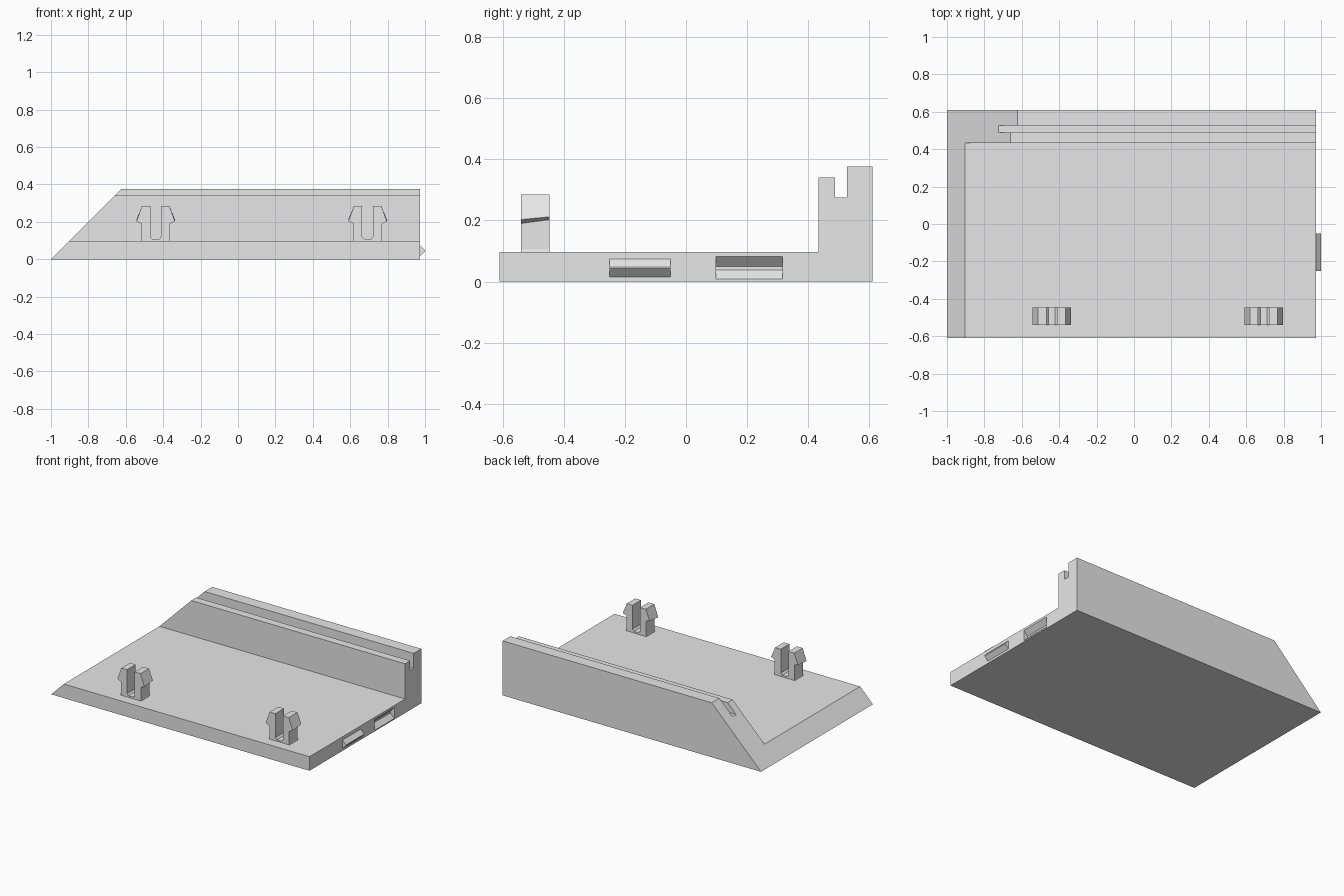
import bpy
import bmesh

cube = bpy.data.objects.get("Cube")
if cube:
    bpy.data.objects.remove(cube, do_unlink=True)

grey = bpy.data.materials.new("light_grey_plastic")
grey.use_nodes = True
grey.diffuse_color = (0.8, 0.8, 0.8, 1)
grey.node_tree.nodes["Principled BSDF"].inputs["Base Color"].default_value = (0.8, 0.8, 0.8, 1)


def loft(name, ring_a, ring_b):
    """Solid between two matching outlines, closed by flat caps."""
    bm = bmesh.new()
    a = [bm.verts.new(p) for p in ring_a]
    b = [bm.verts.new(p) for p in ring_b]
    bm.faces.new(a)
    bm.faces.new(b[::-1])
    for i in range(len(a)):
        j = (i + 1) % len(a)
        bm.faces.new((a[j], a[i], b[i], b[j]))
    bmesh.ops.recalc_face_normals(bm, faces=bm.faces)
    mesh = bpy.data.meshes.new(name)
    bm.to_mesh(mesh)
    bm.free()
    mesh.materials.append(grey)
    obj = bpy.data.objects.new(name, mesh)
    bpy.context.collection.objects.link(obj)
    return obj


# Base and grooved rear wall, with the left end cut at 45 degrees
END = 0.973
section = [(-0.61, 0), (0.61, 0), (0.61, 0.376), (0.527, 0.376), (0.527, 0.275),
           (0.488, 0.275), (0.488, 0.34), (0.433, 0.34), (0.433, 0.097), (-0.61, 0.097)]
body = loft("base_with_rear_wall",
            [(z - 1, y, z) for y, z in section],
            [(END, y, z) for y, z in section])


# Locking ridge and matching recess on the right end
def along_y(name, profile, y0, y1):
    return loft(name, [(x, y0, z) for x, z in profile], [(x, y1, z) for x, z in profile])


along_y("locking_ridge",
        [(END - 0.01, 0.015), (END, 0.015), (1, 0.0425), (1, 0.0475), (END, 0.074), (END - 0.01, 0.074)],
        -0.25, -0.05)
cutter = along_y("recess_cutter",
                 [(END + 0.02, 0.008), (END, 0.008), (END - 0.03, 0.038),
                  (END - 0.03, 0.05), (END, 0.082), (END + 0.02, 0.082)],
                 0.098, 0.315)
cutter.hide_render = True
cut = body.modifiers.new("recess", 'BOOLEAN')
cut.operation = 'DIFFERENCE'
cut.solver = 'EXACT'
cut.object = cutter
bpy.context.view_layer.objects.active = body
bpy.ops.object.modifier_apply(modifier="recess")
bpy.data.objects.remove(cutter, do_unlink=True)


# Split snap clips: two barbed prongs, each barb's underside rising to the rear
def clip_outline(cx, y, root, apex):
    half = [(0.018, 0.108), (0.029, 0.12), (0.029, 0.285), (0.073, 0.285), (0.103, apex),
            (0.076, root), (0.076, 0.106), (0.08, 0.09)]
    right = [(cx + x, y, z) for x, z in half]
    left = [(cx - x, y, z) for x, z in reversed(half)]
    return right + left


for side, cx in (("right", -0.44), ("left", 0.693)):
    loft(side + "_snap_clip",
         clip_outline(cx, -0.54, 0.19, 0.203),
         clip_outline(cx, -0.447, 0.203, 0.212))
